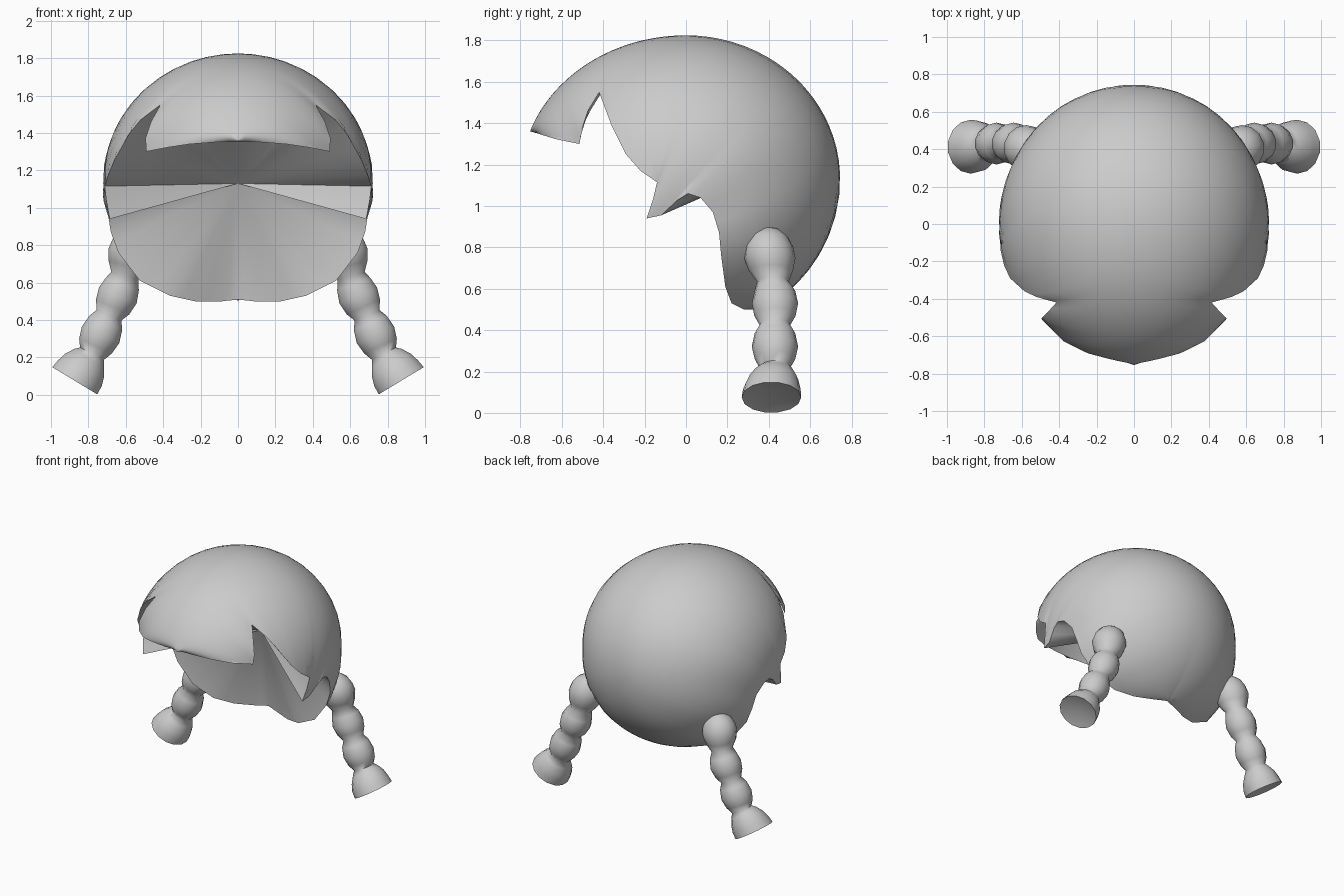
import bpy, bmesh, math
from mathutils import Vector

if "Cube" in bpy.data.objects:
    bpy.data.objects.remove(bpy.data.objects["Cube"])

hair = bpy.data.materials.new("hair_grey")
hair.diffuse_color = (0.6, 0.6, 0.6, 1)
hair.use_nodes = True
hair.node_tree.nodes["Principled BSDF"].inputs["Base Color"].default_value = hair.diffuse_color
CENTRE = Vector((0, 0, 1.13))
HUB = Vector((0, 0.28, 1.13))


def finish(name, bm, angle):
    bmesh.ops.recalc_face_normals(bm, faces=bm.faces)
    me = bpy.data.meshes.new(name)
    bm.to_mesh(me)
    bm.free()
    ob = bpy.data.objects.new(name, me)
    bpy.context.collection.objects.link(ob)
    me.materials.append(hair)
    bpy.ops.object.select_all(action='DESELECT')
    ob.select_set(True)
    bpy.context.view_layer.objects.active = ob
    bpy.ops.object.shade_smooth_by_angle(angle=math.radians(angle))
    return ob


def radius(d):
    """Skull radius along a unit direction: an ellipsoid with uneven half axes."""
    ry = 0.745 if d.y > 0 else 0.80
    rz = 0.695 if d.z > 0 else 0.725
    r = 1 / math.sqrt((d.x / 0.725) ** 2 + (d.y / ry) ** 2 + (d.z / rz) ** 2)
    return r * (1 + 0.06 * abs(d.x * d.z)) if d.z < 0 else r


# Hairline of one half, front to nape: x (None = on the skull), y, z, parting angle
HAIRLINE = [
    (0, -.722, 1.352, 17), (.13, -.715, 1.35, 22), (.26, -.685, 1.34, 27), (.38, -.625, 1.322, 33),
    (.49, -.515, 1.30, 40),
    (.495, -.505, 1.37, 48), (.465, -.475, 1.46, 56), (.415, -.42, 1.55, 64),
    (None, -.39, 1.47, 70), (None, -.36, 1.39, 77), (None, -.29, 1.25, 86),
    (None, -.22, 1.17, 95), (None, -.14, 1.115, 104),
    (None, -.16, 1.03, 114), (.685, -.19, .94, 124), (None, -.12, .955, 131),
    (None, -.04, 1.03, 138), (None, .01, 1.06, 145), (None, .07, 1.04, 152),
    (None, .13, .97, 159), (.68, .16, .87, 168), (.64, .17, .76, 178),
    (.525, .19, .61, 194), (.365, .22, .53, 208), (.23, .28, .5, 220),
    (.1, .34, .498, 230), (0, .37, .51, 239.1)]
FRINGE_END = 14  # column of the notch above the fringe corner


def hairline_points():
    pts = []
    for x, y, z, a in HAIRLINE:
        z -= CENTRE.z
        if x is None:
            ry, rz = (0.745 if y > 0 else 0.79), (0.695 if z > 0 else 0.725)
            x = 0.725 * math.sqrt(max(0, 1 - (y / ry) ** 2 - (z / rz) ** 2))
        pts.append((Vector((x, y, z)), math.radians(a)))
    out = []
    for (p, a), (q, b) in zip(pts, pts[1:]):
        out += [(p, a), ((p + q) / 2, (a + b) / 2)]
    return out + [pts[-1]]


def lining(edge, f):
    """Underside of the fringe: from its edge back up to the brow arch."""
    x = .415 * f
    arch = Vector((x, -.42, .695 * math.sqrt(1 - (x / .725) ** 2 - (.42 / .8) ** 2)))
    arch = (arch * .965).lerp(HAIRLINE_NOTCH, f ** 4)
    out = []
    for s in range(1, 5):
        t = s / 4
        d = edge.normalized().slerp(arch.normalized(), t) if f < .99 else arch.normalized()
        thin = min(edge.length + (arch.length - edge.length) * t, radius(d) * .965)
        out.append(d * thin if s < 4 else arch)
    return out


# Hair cap: strips from the parting to the hairline, a lined fringe, a fan to the hub inside
ROWS = 12
HAIRLINE_NOTCH = Vector((.415, -.42, .42))
bm = bmesh.new()
for side in (1, -1):
    hub = bm.verts.new(HUB)
    grid = []
    for i, (edge, a) in enumerate(hairline_points()):
        start = Vector((0, -math.cos(a), math.sin(a)))
        end = edge.normalized()
        k = edge.length / radius(end)
        path = []
        for r in range(ROWS + 1):
            t = r / ROWS
            d = start.slerp(end, t) if start.angle(end) > 0.01 else start.lerp(end, t).normalized()
            path.append(d * radius(d) * (1 + (k - 1) * t ** 3))
        if i <= FRINGE_END:
            path += lining(edge, i / FRINGE_END)
        grid.append([bm.verts.new(CENTRE + Vector((p.x * side, p.y, p.z))) for p in path])
    for c0, c1 in zip(grid, grid[1:]):
        n = min(len(c0), len(c1)) - 1
        for r in range(n):
            bm.faces.new((c0[r], c0[r + 1], c1[r + 1], c1[r]))
        bm.faces.new((c0[-1], hub, c1[n]))
bmesh.ops.remove_doubles(bm, verts=bm.verts, dist=0.002)
bmesh.ops.dissolve_degenerate(bm, dist=0.0005, edges=bm.edges)
finish("hair_cap", bm, 55)

# Braid: rings along a bent path as x, y, z, radius - three beads and a flared tuft
BRAID = [
    (.54, .40, .90, .001), (.543, .40, .885, .05), (.55, .40, .85, .093), (.562, .402, .80, .117),
    (.576, .405, .75, .124), (.59, .41, .69, .108), (.605, .42, .635, .077),
    (.62, .43, .59, .098), (.643, .43, .53, .112), (.67, .43, .47, .10), (.69, .43, .425, .074),
    (.707, .43, .385, .098), (.735, .43, .32, .112), (.762, .43, .26, .098), (.78, .43, .22, .074),
    (.795, .425, .195, .097), (.82, .42, .157, .124), (.845, .415, .115, .139), (.873, .413, .075, .144),
    (.857, .415, .102, .001)]
SIDES = 14


def braid(name, side):
    bm = bmesh.new()
    pts = [Vector(p[:3]) for p in BRAID]
    rings = []
    for i, (p, row) in enumerate(zip(pts, BRAID)):
        if i >= len(pts) - 4:
            tan = Vector((.52, 0, -.86)).normalized()
        else:
            tan = pts[i + 1] - pts[max(i - 1, 0)]
            tan.y = 0
            tan.normalize()
        u, v = Vector((0, 1, 0)), Vector((-tan.z, 0, tan.x))
        ring = []
        for s in range(SIDES):
            a = math.tau * s / SIDES
            q = p + (u * math.cos(a) + v * math.sin(a)) * row[3]
            ring.append(bm.verts.new((q.x * side, q.y, q.z)))
        rings.append(ring)
    for r0, r1 in zip(rings, rings[1:]):
        for s in range(SIDES):
            n = (s + 1) % SIDES
            bm.faces.new((r0[s], r0[n], r1[n], r1[s]))
    bmesh.ops.remove_doubles(bm, verts=bm.verts, dist=0.003)
    finish(name, bm, 80)


braid("right_braid", 1)
braid("left_braid", -1)
